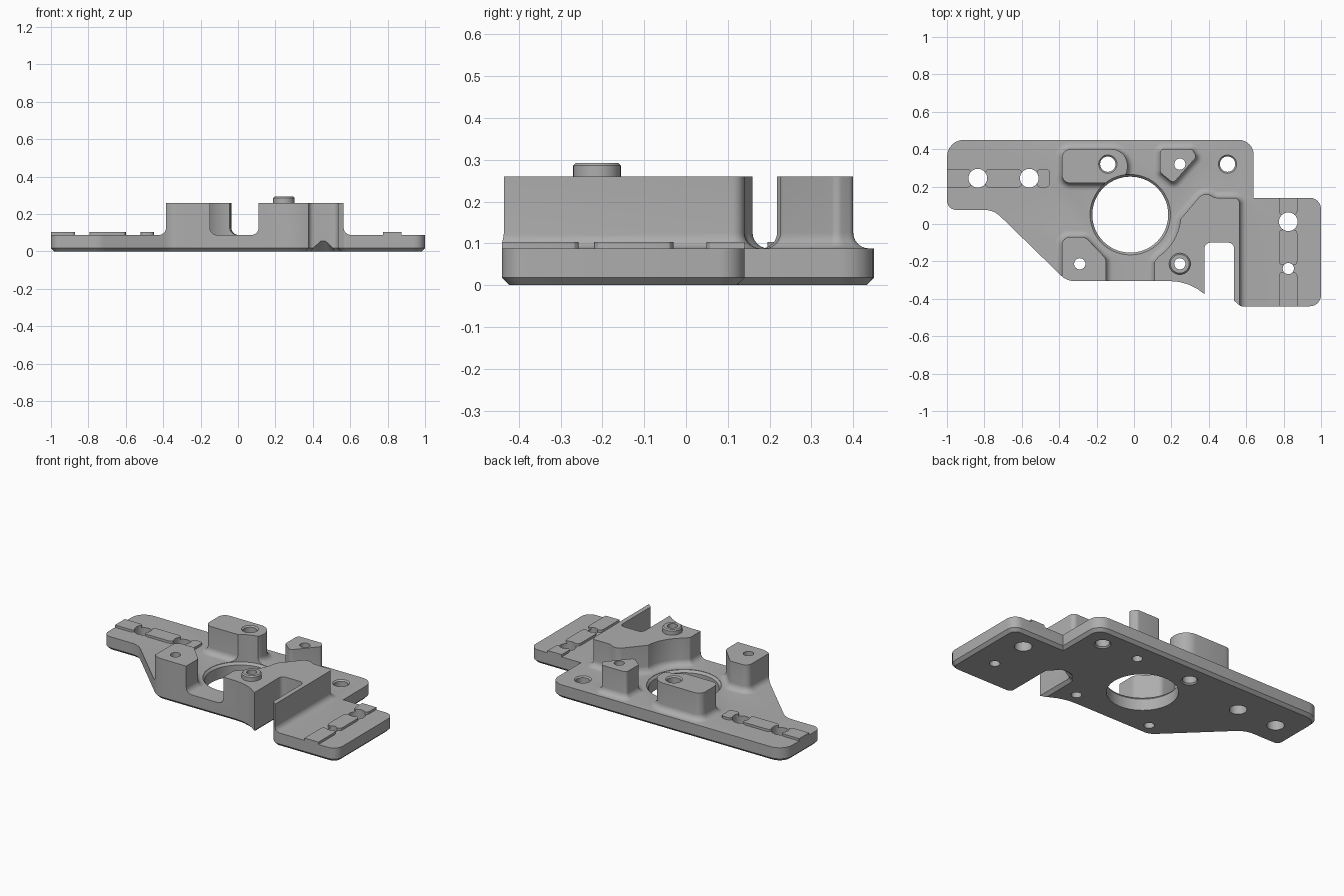
import bpy
import bmesh
import math
from mathutils import Vector

if "Cube" in bpy.data.objects:
    bpy.data.objects.remove(bpy.data.objects["Cube"])

grey = bpy.data.materials.new("plain_grey")
grey.use_nodes = True
colour = (0.42, 0.42, 0.42, 1)
grey.diffuse_color = colour
grey.node_tree.nodes["Principled BSDF"].inputs["Base Color"].default_value = colour

TOP, BLOCK, PAD = 0.088, 0.26, 0.103


def rounded(corners, steps=6):
    """Outline from (x, y, radius) corners."""
    pts = []
    for i, (x, y, r) in enumerate(corners):
        p = Vector((x, y))
        if r == 0:
            pts.append(p)
            continue
        a = (Vector(corners[i - 1][:2]) - p).normalized()
        b = (Vector(corners[(i + 1) % len(corners)][:2]) - p).normalized()
        half = a.angle(b) / 2
        centre = p + (a + b).normalized() * r / math.sin(half)
        start = p + a * r / math.tan(half) - centre
        end = p + b * r / math.tan(half) - centre
        for k in range(steps + 1):
            t = k / steps
            spoke = start.normalized().slerp(end.normalized(), t)
            pts.append(centre + spoke.normalized() * r)
    return pts


def arc(cx, cy, r, a0, a1, n):
    """Points along an arc, as sharp corners."""
    angles = [math.radians(a0 + (a1 - a0) * k / n) for k in range(n + 1)]
    return [(cx + r * math.cos(a), cy + r * math.sin(a), 0) for a in angles]


def circle(cx, cy, r, n=40):
    return [Vector(p[:2]) for p in arc(cx, cy, r, 0, 360, n)[:-1]]


def rect(x0, x1, y0, y1, r):
    return rounded([(x0, y0, r), (x1, y0, r), (x1, y1, r), (x0, y1, r)], 3)


def loft(name, outline, rings):
    """Solid through copies of the outline, each (outward offset, height)."""
    n = len(outline)
    area = sum(outline[i - 1].cross(outline[i]) for i in range(n))
    pts = outline if area > 0 else outline[::-1]
    mitres = []
    for i in range(n):
        a = (pts[i] - pts[i - 1]).normalized()
        b = (pts[(i + 1) % n] - pts[i]).normalized()
        na, nb = Vector((a.y, -a.x)), Vector((b.y, -b.x))
        mitres.append((na + nb) / (1 + na.dot(nb)))
    bm = bmesh.new()
    rows = [[bm.verts.new((*(p + m * off), z)) for p, m in zip(pts, mitres)]
            for off, z in rings]
    bm.faces.new(rows[0][::-1])
    bm.faces.new(rows[-1])
    for low, high in zip(rows, rows[1:]):
        for i in range(n):
            j = (i + 1) % n
            bm.faces.new((low[i], low[j], high[j], high[i]))
    mesh = bpy.data.meshes.new(name)
    bm.to_mesh(mesh)
    bm.free()
    mesh.materials.append(grey)
    obj = bpy.data.objects.new(name, mesh)
    bpy.context.collection.objects.link(obj)
    return obj


def boolean(target, other, operation, keep=False):
    mod = target.modifiers.new("cut", 'BOOLEAN')
    mod.operation, mod.solver, mod.object = operation, 'EXACT', other
    bpy.context.view_layer.objects.active = target
    bpy.ops.object.modifier_apply(modifier=mod.name)
    if not keep:
        bpy.data.objects.remove(other)


# Base plate with a bevelled underside
outline = rounded([
    (-1, 0.45, 0.09), (0.64, 0.45, 0.08), (0.64, 0.14, 0), (1, 0.14, 0.06),
    (1, -0.44, 0.06), (0.57, -0.44, 0.02), (0.535, -0.41, 0),
    (0.535, -0.1, 0.03), (0.377, -0.1, 0.03),
    *arc(0.19, -0.59, 0.285, 49, 90, 4),
    (-0.36, -0.305, 0.1), (-0.75, 0.075, 0.12), (-1, 0.075, 0.05)])
plate = loft("mounting_plate", outline, [(-0.018, 0), (0, 0.018), (0, TOP)])
trim = loft("trim_helper", outline, [(0, 0.04), (0, 0.5)])
trim.hide_render = True

# Standing blocks with a curved fillet at the foot
R = 0.038
foot = [(R, 0.06)]
for k in range(7):
    t = math.pi / 2 * k / 6
    foot.append((R - R * math.sin(t), TOP + R - R * math.cos(t)))
foot.append((0, BLOCK))

blocks = {
    "slotted_block": [(-0.385, 0.4, 0.045), (-0.035, 0.4, 0.085),
                      (-0.035, 0.218, 0.085), (-0.385, 0.218, 0.045)],
    "back_post": [(0.14, 0.4, 0.02), (0.31, 0.4, 0.02), (0.335, 0.36, 0.02),
                  (0.21, 0.218, 0.02), (0.14, 0.275, 0.02)],
    "front_post": [(-0.385, -0.07, 0.04), (-0.26, -0.07, 0.04),
                   (-0.15, -0.185, 0.04), (-0.15, -0.6, 0), (-0.385, -0.6, 0)],
    "main_block": [(0.11, -0.7, 0), (0.11, -0.2, 0.02),
                   *arc(-0.02, 0.05, 0.27, -55, -5, 10),
                   (0.375, 0.175, 0.05), (0.43, 0.14, 0.06),
                   (0.565, 0.14, 0.03), (0.565, -0.7, 0)],
}
raised = [loft(name, rounded(c), foot) for name, c in blocks.items()]

# Low locating pads on both arms
for x0, x1 in ((-1.05, -0.87), (-0.795, -0.6), (-0.52, -0.45)):
    raised.append(loft("left_pad", rect(x0, x1, 0.195, 0.293, 0.02),
                       [(0, 0.06), (0, PAD)]))
for y0, y1 in ((0.048, 0.2), (-0.22, -0.03), (-0.5, -0.257)):
    raised.append(loft("right_pad", rect(0.775, 0.873, y0, y1, 0.02),
                       [(0, 0.06), (0, PAD)]))

for part in raised:
    boolean(part, trim, 'INTERSECT', keep=True)
    boolean(plate, part, 'UNION')
bpy.data.objects.remove(trim)

# Round boss on the main block
boss = loft("boss", circle(0.245, -0.213, 0.057),
            [(0, 0.2), (0, 0.286), (-0.007, 0.293)])
boolean(plate, boss, 'UNION')

# Central bore, with a bevelled upper rim
bore = loft("bore_cutter", circle(-0.02, 0.05, 0.203, 72),
            [(0, -0.1), (0, 0.072), (0.012, TOP - 0.002), (0.012, 0.5)])
boolean(plate, bore, 'DIFFERENCE')

# Screw holes: x, y, radius, height of the bevelled rim (0 for a plain hole)
holes = [(-0.835, 0.245, 0.05, 0), (-0.56, 0.245, 0.05, 0),
         (0.825, 0.012, 0.05, 0), (0.825, -0.238, 0.03, 0),
         (-0.14, 0.32, 0.041, BLOCK), (0.5, 0.32, 0.041, TOP),
         (0.245, 0.32, 0.03, 0), (-0.29, -0.213, 0.03, 0),
         (0.245, -0.213, 0.03, 0)]
for x, y, r, top in holes:
    rings = [(0, -0.1), (0, 0.5)]
    if top:
        rings = [(0.008, -0.1), (0.008, 0), (0, 0.008), (0, top - 0.008),
                 (0.008, top), (0.008, 0.5)]
    boolean(plate, loft("hole_cutter", circle(x, y, r, 32), rings), 'DIFFERENCE')

# Sloped relief under the end of the slot
relief = loft("relief_cutter", rect(0.44, 0.47, -0.25, -0.1, 0.005),
              [(0.065, -0.01), (0, 0.055)])
boolean(plate, relief, 'DIFFERENCE')

# Smooth curved faces, sharp edges kept
bpy.ops.object.select_all(action='DESELECT')
plate.select_set(True)
bpy.context.view_layer.objects.active = plate
bpy.ops.object.shade_smooth_by_angle(angle=math.radians(30))
